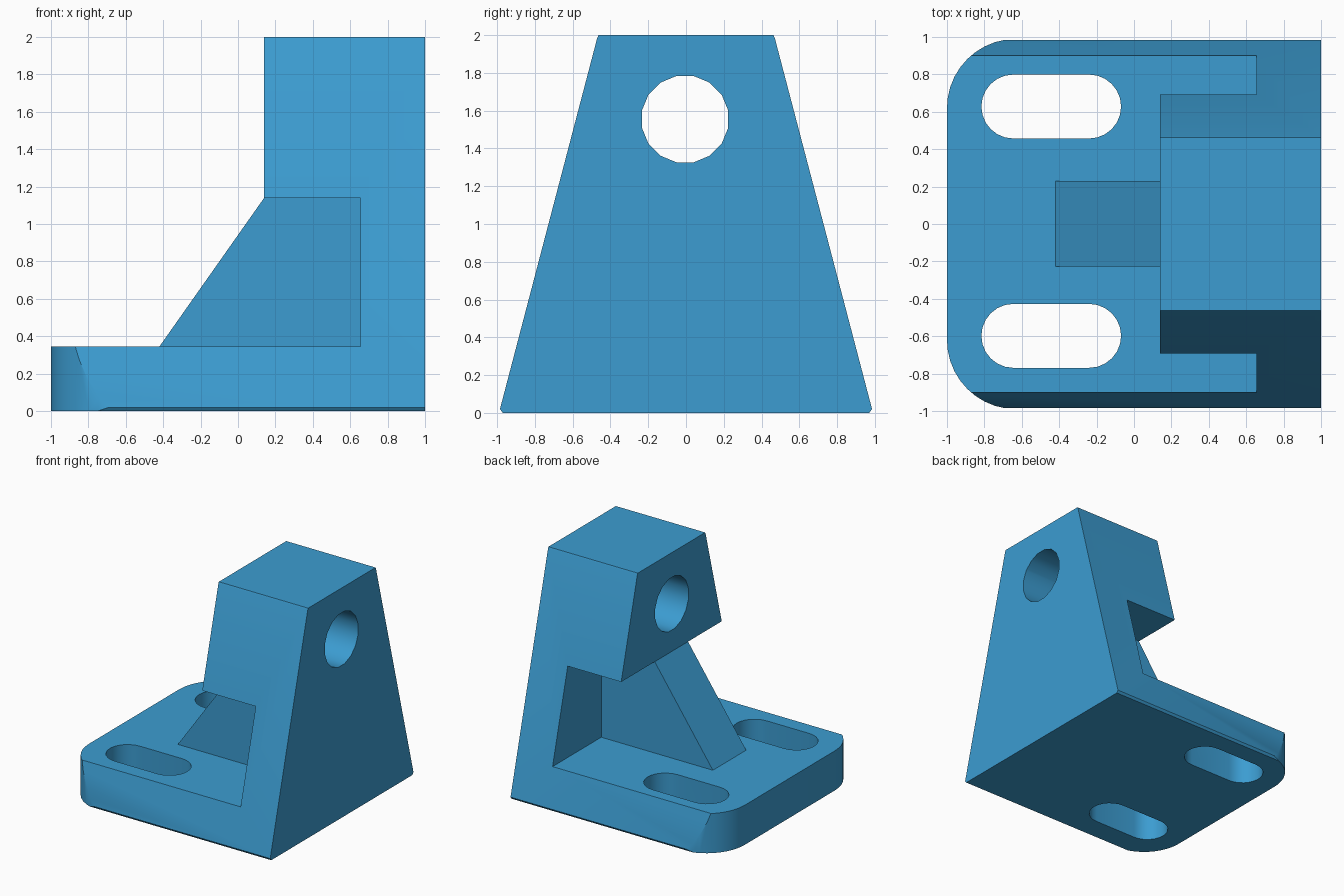
import bpy, bmesh
from math import cos, sin, pi, radians

cube = bpy.data.objects.get("Cube")
if cube:
    bpy.data.objects.remove(cube, do_unlink=True)

blue = bpy.data.materials.new("bracket blue")
blue.use_nodes = True
COLOUR = (0.045, 0.335, 0.64, 1)
blue.diffuse_color = COLOUR
blue.node_tree.nodes["Principled BSDF"].inputs["Base Color"].default_value = COLOUR


def prism(name, profile, axis, lo, hi):
    """Extrude a 2D profile along an axis from lo to hi."""
    place = {"x": lambda a, b, t: (t, a, b),
             "y": lambda a, b, t: (a, t, b),
             "z": lambda a, b, t: (a, b, t)}[axis]
    bm = bmesh.new()
    low = [bm.verts.new(place(a, b, lo)) for a, b in profile]
    high = [bm.verts.new(place(a, b, hi)) for a, b in profile]
    bm.faces.new(low)
    bm.faces.new(high)
    n = len(profile)
    for i in range(n):
        j = (i + 1) % n
        bm.faces.new((low[i], low[j], high[j], high[i]))
    bmesh.ops.recalc_face_normals(bm, faces=bm.faces)
    mesh = bpy.data.meshes.new(name)
    bm.to_mesh(mesh)
    bm.free()
    mesh.materials.append(blue)
    obj = bpy.data.objects.new(name, mesh)
    bpy.context.collection.objects.link(obj)
    return obj


def arc(cx, cy, r, start, end, steps):
    return [(cx + r * cos(radians(start + (end - start) * i / steps)),
             cy + r * sin(radians(start + (end - start) * i / steps)))
            for i in range(steps + 1)]


def combine(target, tool, operation):
    """Apply a boolean and discard the tool."""
    tool.hide_render = True
    mod = target.modifiers.new(operation.lower(), "BOOLEAN")
    mod.operation = operation
    mod.solver = "EXACT"
    mod.object = tool
    bpy.context.view_layer.objects.active = target
    bpy.ops.object.modifier_apply(modifier=mod.name)
    bpy.data.objects.remove(tool, do_unlink=True)


# Base plate, upright wall and overhanging head in one side profile
bracket = prism("bracket", [(-1, 0), (1, 0), (1, 2), (0.14, 2), (0.14, 1.14),
                            (0.655, 1.14), (0.655, 0.345), (-1, 0.345)],
                "y", -1.2, 1.2)

# Tapered flanks with a tiny chamfer along the bottom and top edges
half = [(0.97, -0.0), (0.985, 0.02), (0.47, 1.985), (0.46, 2.0)]
half = [(0.965, -0.0067)] + half[1:3] + [(0.45, 2.03)]
taper = half + [(-y, z) for y, z in reversed(half)]
combine(bracket, prism("taper_cutter", taper, "x", -1.2, 1.2), "INTERSECT")

# Rounded corners at the free end of the base
plan = ([(1.1, -0.99), (1.1, 0.99)] + arc(-0.63, 0.62, 0.37, 90, 180, 10)
        + arc(-0.63, -0.62, 0.37, 180, 270, 10))
combine(bracket, prism("corner_cutter", plan, "z", -0.2, 2.2), "INTERSECT")

# Sloping central gusset, embedded in base, wall and head
gusset = prism("gusset", [(-0.42, 0.2), (0.8, 0.2), (0.8, 1.28), (0.24, 1.28),
                          (0.14, 1.14), (-0.42, 0.345)], "y", -0.228, 0.23)
combine(bracket, gusset, "UNION")

# Two mounting slots
for y in (0.628, -0.598):
    slot = (arc(-0.24, y, 0.171, -90, 90, 12)
            + arc(-0.645, y, 0.171, 90, 270, 12))
    combine(bracket, prism("slot_cutter", slot, "z", -0.2, 0.6), "DIFFERENCE")

# Cross hole through the head
hole = arc(-0.005, 1.555, 0.233, 11.25, 348.75, 15)
combine(bracket, prism("hole_cutter", hole, "x", -0.2, 1.3), "DIFFERENCE")

# Smooth the curved walls only
bpy.ops.object.select_all(action="DESELECT")
bracket.select_set(True)
bpy.context.view_layer.objects.active = bracket
bpy.ops.object.shade_smooth_by_angle(angle=radians(30))
